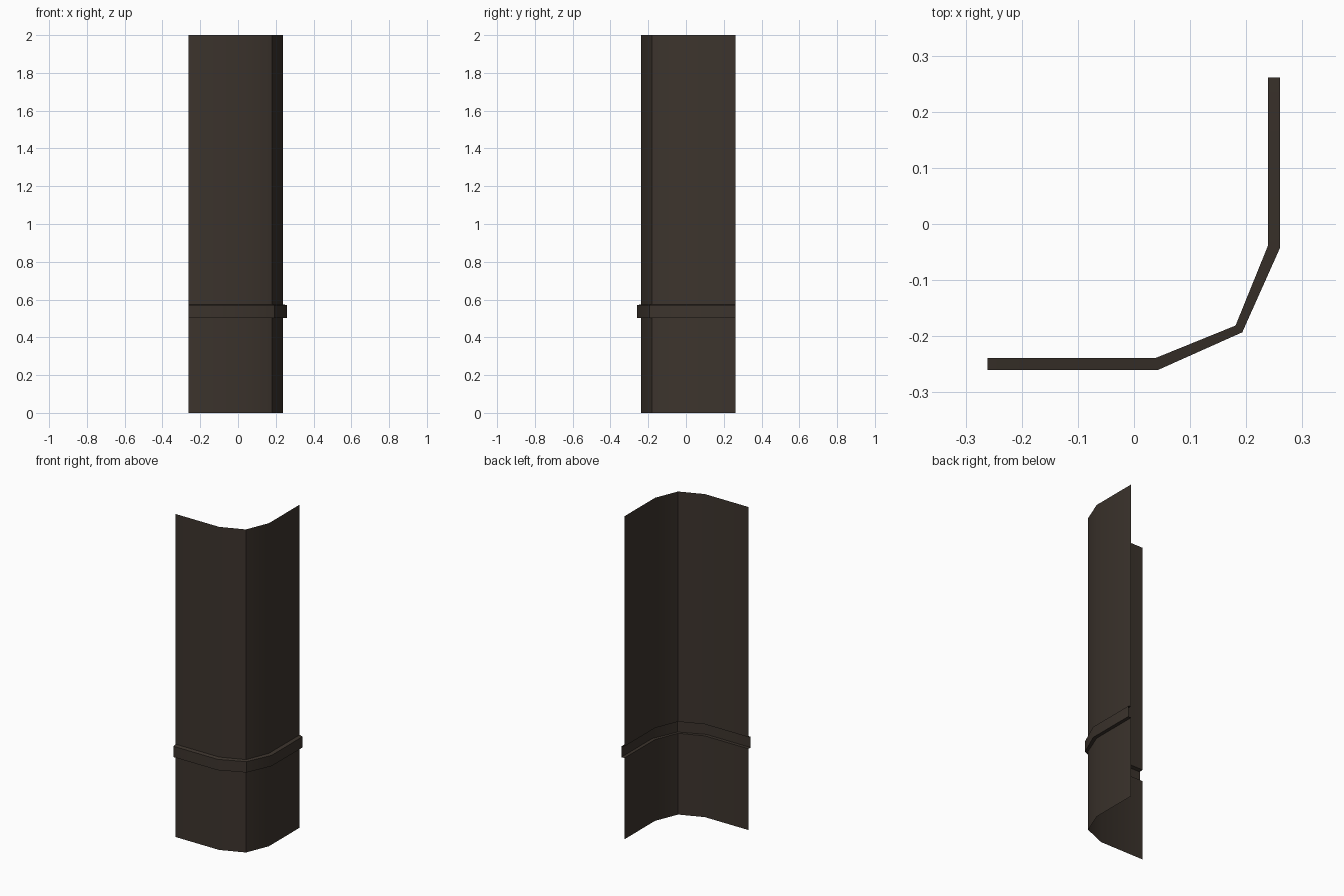
import bpy, bmesh, math

if "Cube" in bpy.data.objects:
    bpy.data.objects.remove(bpy.data.objects["Cube"])

# Dark brown colour for the whole shell
brown = bpy.data.materials.new("dark_brown")
brown.diffuse_color = (0.045, 0.034, 0.026, 1)
brown.use_nodes = True
brown.node_tree.nodes["Principled BSDF"].inputs["Base Color"].default_value = brown.diffuse_color

# Plan outlines: open rounded corner, wall line and trim line
def outline(d, a, c):
    half = [(-0.261, -d), (a, -d)]
    return half + [(c, -c)] + [(-y, -x) for x, y in reversed(half)]

wall = outline(0.239, 0.038, 0.181)
trim = outline(0.260, 0.043, 0.193)

# One thin sheet stacked upward, stepping out at the trim band
levels = [(wall, 0.0), (wall, 0.503), (trim, 0.503),
          (trim, 0.570), (wall, 0.575), (wall, 2.0)]
bm = bmesh.new()
rows = [[bm.verts.new((x, y, z)) for x, y in line] for line, z in levels]
for lo, hi in zip(rows, rows[1:]):
    for i in range(len(lo) - 1):
        bm.faces.new((lo[i], lo[i + 1], hi[i + 1], hi[i]))

mesh = bpy.data.meshes.new("corner_wall_with_trim")
bm.to_mesh(mesh)
bm.free()
mesh.materials.append(brown)
obj = bpy.data.objects.new("corner_wall_with_trim", mesh)
bpy.context.collection.objects.link(obj)

# Smooth round the corner, sharp at the trim steps
bpy.context.view_layer.objects.active = obj
obj.select_set(True)
bpy.ops.object.shade_smooth_by_angle(angle=math.radians(40))
